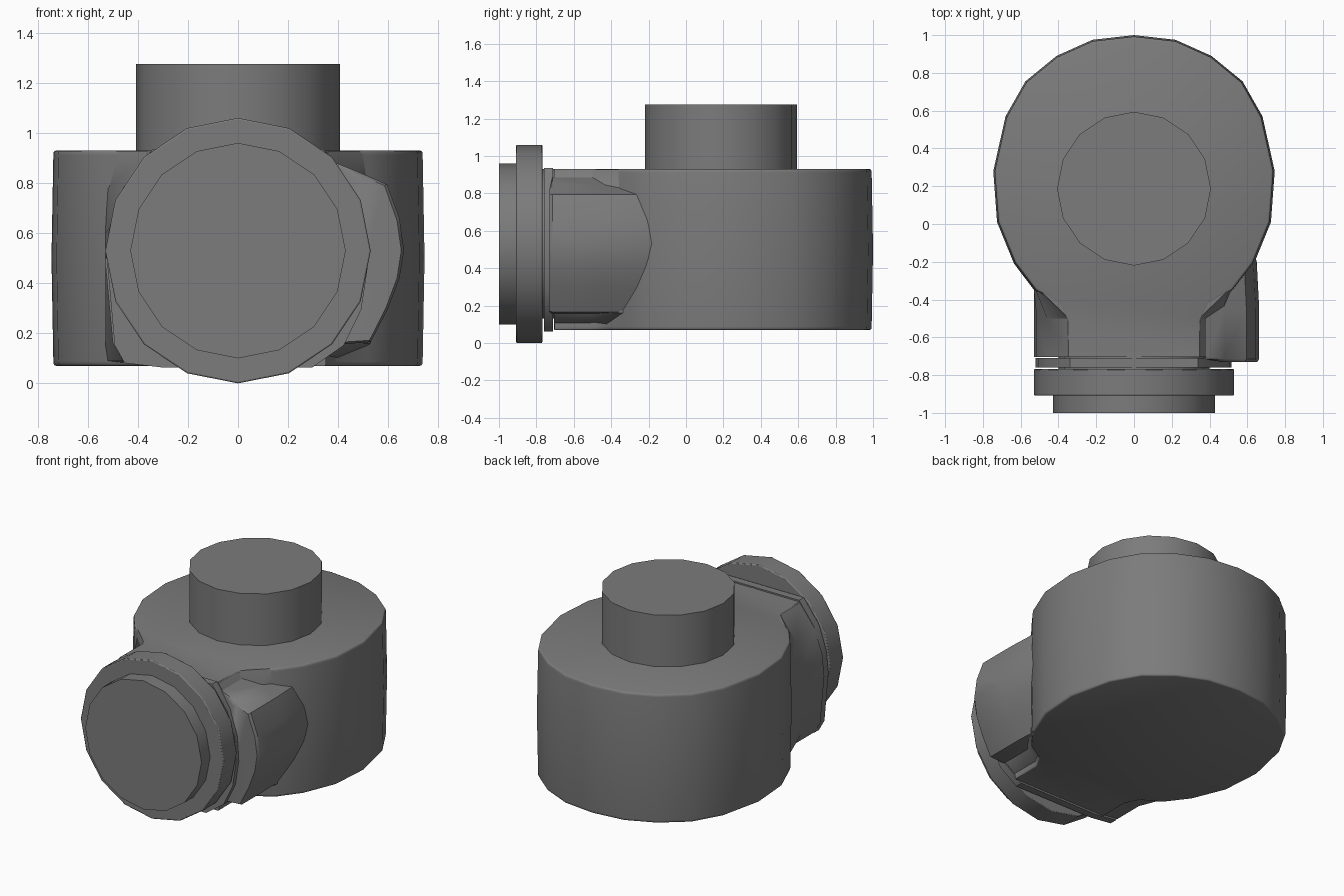
import bpy, bmesh, math

if "Cube" in bpy.data.objects:
    bpy.data.objects.remove(bpy.data.objects["Cube"])

dark = bpy.data.materials.new("dark_grey")
dark.diffuse_color = (0.2, 0.2, 0.2, 1)
dark.use_nodes = True
dark.node_tree.nodes["Principled BSDF"].inputs["Base Color"].default_value = dark.diffuse_color


def loft(name, rings, bevel=0.0):
    """Skin equal-length rings of points and cap both ends."""
    bm = bmesh.new()
    vs = [[bm.verts.new(p) for p in r] for r in rings]
    n = len(rings[0])
    for a, b in zip(vs, vs[1:]):
        for i in range(n):
            j = (i + 1) % n
            bm.faces.new((a[i], a[j], b[j], b[i]))
    bm.faces.new(vs[0])
    bm.faces.new(vs[-1])
    bmesh.ops.recalc_face_normals(bm, faces=bm.faces)
    me = bpy.data.meshes.new(name)
    bm.to_mesh(me)
    bm.free()
    me.materials.append(dark)
    ob = bpy.data.objects.new(name, me)
    bpy.context.collection.objects.link(ob)
    if bevel:
        m = ob.modifiers.new("edge_bevel", 'BEVEL')
        m.width = bevel
        m.segments = 2
        m.angle_limit = math.radians(50)
    bpy.ops.object.select_all(action='DESELECT')
    ob.select_set(True)
    bpy.context.view_layer.objects.active = ob
    bpy.ops.object.shade_smooth_by_angle(angle=math.radians(35))
    return ob


def circle(r, n=16):
    return [(r * math.sin(2 * math.pi * i / n), r * math.cos(2 * math.pi * i / n))
            for i in range(n)]


def section(pts, y, s=1.0):
    return [(x * s, y, z) for x, z in pts]


def front_disc(name, r, y0, y1, bevel=0.0):
    pts = [(x, z + 0.53) for x, z in circle(r)]
    return loft(name, [section(pts, y0), section(pts, y1)], bevel)


# Round main body with softened rims; its flat top runs forward over the neck
half = [(0.22, 0.975), (0.41, 0.89), (0.575, 0.755), (0.68, 0.57), (0.745, 0.28),
        (0.725, 0.01), (0.635, -0.21), (0.525, -0.355), (0.40, -0.43),
        (0.355, -0.52), (0.355, -0.704)]
outline = [(0, 1.0)] + half + [(-x, y) for x, y in reversed(half)]
rim = [(0.0, 0.975), (0.0025, 0.983), (0.007, 0.988), (0.018, 0.99)]
levels = ([(0.07 + d, s) for d, s in rim] + [(0.5, 1.0)]
          + [(0.93 - d, s) for d, s in reversed(rim)])
loft("main_body", [[(x * s, max(0.26 + (y - 0.26) * s, -0.704) if y > -0.6 else y, z)
                    for x, y in outline] for z, s in levels])

# Vertical pipe on top
loft("top_pipe", [[(x, y + 0.187, z) for x, y in circle(0.407)] for z in (0.9, 1.275)])

# Neck: chamfered section flaring into the body
neck = [(-0.345, 0.928), (-0.46, 0.78), (-0.515, 0.62), (-0.53, 0.48), (-0.50, 0.16),
        (-0.46, 0.09), (-0.30, 0.072), (0.30, 0.072), (0.43, 0.16), (0.50, 0.3),
        (0.525, 0.46), (0.515, 0.62), (0.46, 0.78), (0.345, 0.928)]
flare = [(-0.50, 0.928), (-0.52, 0.78), (-0.53, 0.6), (-0.53, 0.46), (-0.53, 0.16),
         (-0.52, 0.09), (-0.4, 0.072), (0.4, 0.072), (0.53, 0.16), (0.53, 0.3),
         (0.53, 0.46), (0.53, 0.6), (0.52, 0.78), (0.50, 0.928)]
loft("neck", [section(neck, -0.705), section(neck, -0.5), section(flare, -0.35),
              section(flare, 0.0)])

# Side bulge on the right of the neck
bulge = [(0.38, 0.885), (0.48, 0.845), (0.595, 0.795), (0.645, 0.66), (0.663, 0.53),
         (0.645, 0.42), (0.60, 0.3), (0.53, 0.165), (0.40, 0.155)]
lip = [(0.47, 0.815), (0.50, 0.825), (0.585, 0.79), (0.635, 0.65), (0.652, 0.53),
       (0.635, 0.42), (0.59, 0.3), (0.525, 0.172), (0.42, 0.165)]
loft("side_bulge", [section(lip, -0.73), section(bulge, -0.715), section(bulge, -0.45),
                    section(bulge, -0.2, 0.98), section(bulge, 0.0, 0.9)])

# Collar follows the neck outline, with a narrow gap before the flange
collar = [(x * 0.985, 0.53 + (z - 0.53) * 1.02) for x, z in neck]
loft("collar", [section(collar, -0.76), section(collar, -0.71)])

# Flange and end cap along the front axis
front_disc("collar_core", 0.40, -0.78, -0.70)
front_disc("flange", 0.53, -0.908, -0.768, bevel=0.006)
front_disc("end_cap", 0.43, -1.0, -0.9)
